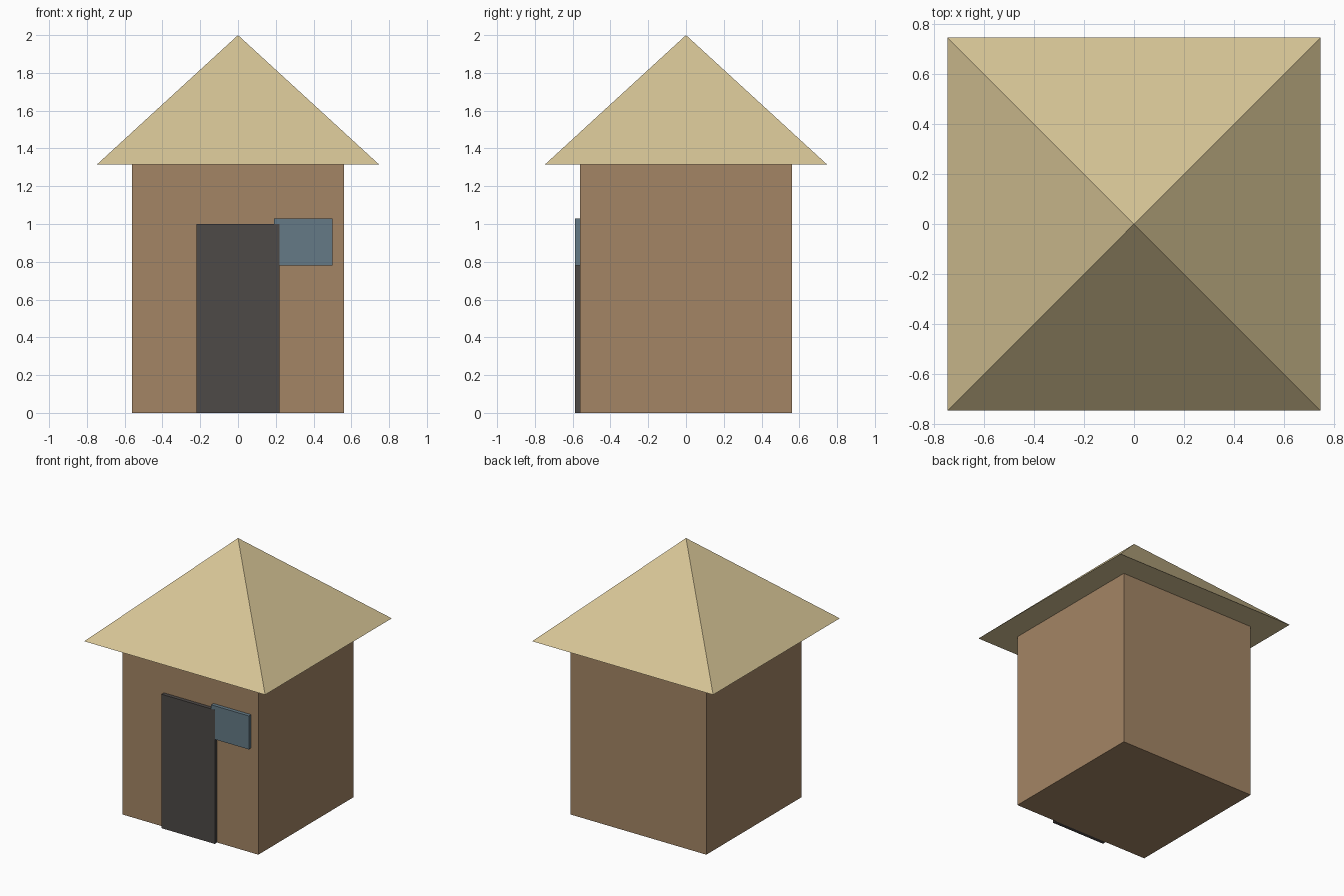
import bpy
import math

cube = bpy.data.objects.get("Cube")
if cube:
    bpy.data.objects.remove(cube, do_unlink=True)


def material(name, rgb):
    mat = bpy.data.materials.new(name)
    mat.use_nodes = True
    colour = (*rgb, 1)
    mat.diffuse_color = colour
    mat.node_tree.nodes["Principled BSDF"].inputs["Base Color"].default_value = colour
    return mat


def finish(name, mat):
    obj = bpy.context.object
    obj.name = obj.data.name = name
    obj.data.materials.append(mat)
    bpy.ops.object.transform_apply(location=False, rotation=True, scale=True)
    return obj


def box(name, mat, x, y, z):
    """Box spanning the given (low, high) range on each axis."""
    spans = (x, y, z)
    bpy.ops.mesh.primitive_cube_add(size=1, location=[sum(s) / 2 for s in spans])
    bpy.context.object.scale = [s[1] - s[0] for s in spans]
    return finish(name, mat)


clay = material("clay brown", (0.37, 0.235, 0.13))
straw = material("straw yellow", (0.67, 0.55, 0.30))
charcoal = material("charcoal", (0.075, 0.067, 0.063))
slate = material("slate blue", (0.13, 0.195, 0.24))

half = 0.56     # half width of the walls
eave = 1.315    # height where the roof starts
roof_half = 0.747
roof_height = 2 - eave

# Square body
box("walls", clay, (-half, half), (-half, half), (0, eave))

# Door and window panels standing off the front wall
box("door", charcoal, (-0.22, 0.22), (-0.588, -half), (0, 1.0))
box("window", slate, (0.19, 0.50), (-0.587, -half), (0.78, 1.03))

# Four-sided pyramid roof with overhanging eaves
bpy.ops.mesh.primitive_cone_add(
    vertices=4, radius1=roof_half * math.sqrt(2), radius2=0, depth=roof_height,
    location=(0, 0, eave + roof_height / 2), rotation=(0, 0, math.pi / 4))
finish("roof", straw)
